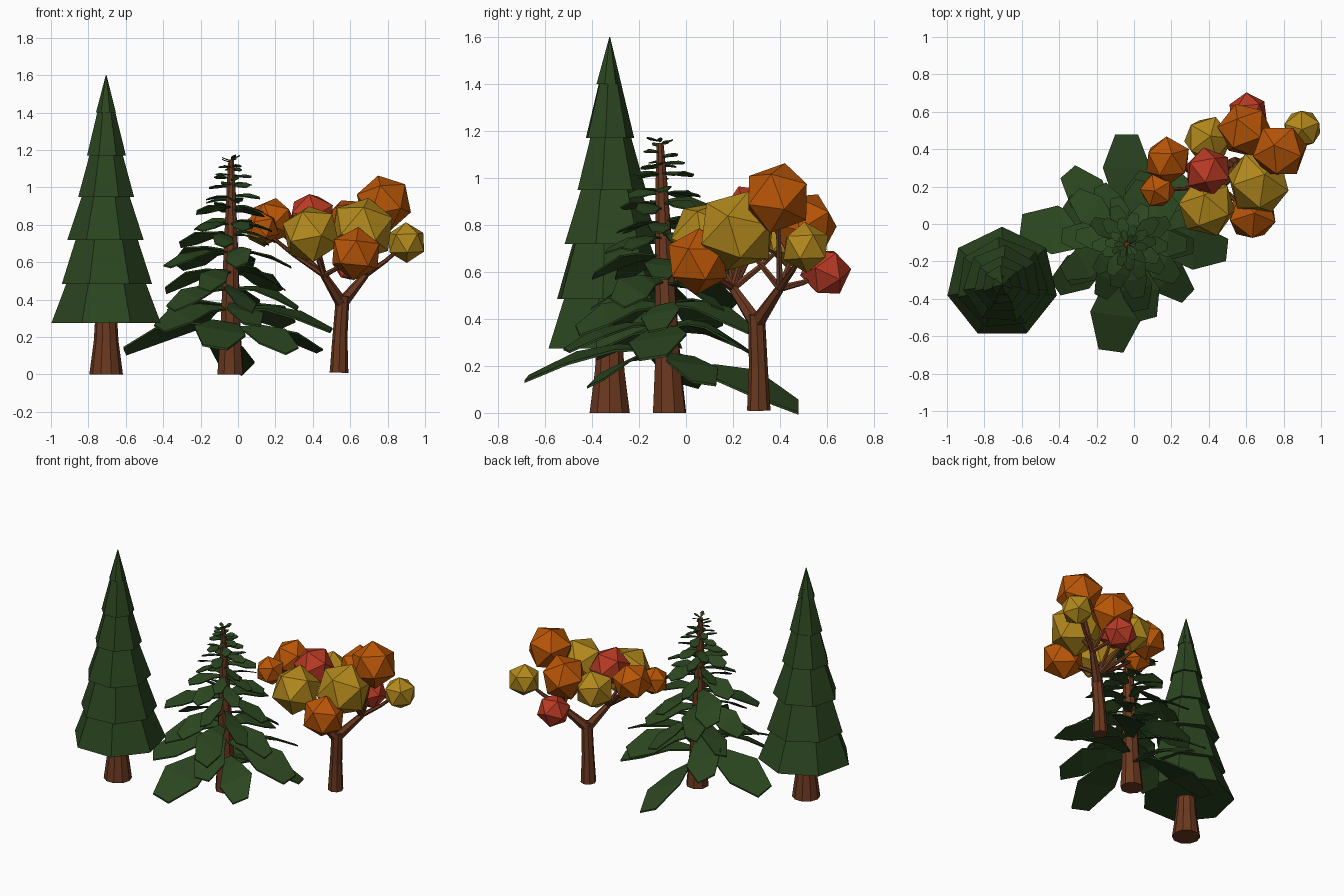
import bpy, bmesh, math, random
from mathutils import Vector, Matrix, Euler

if "Cube" in bpy.data.objects:
    bpy.data.objects.remove(bpy.data.objects["Cube"])

random.seed(11)


def material(name, rgb):
    m = bpy.data.materials.new(name)
    m.diffuse_color = (*rgb, 1)
    m.use_nodes = True
    m.node_tree.nodes["Principled BSDF"].inputs["Base Color"].default_value = m.diffuse_color
    return m


GREEN = material("dark_green", (0.024, 0.060, 0.014))
BROWN = material("bark_brown", (0.145, 0.040, 0.014))
ORANGE = material("autumn_orange", (0.485, 0.092, 0.002))
YELLOW = material("autumn_yellow", (0.445, 0.250, 0.012))
RED = material("autumn_red", (0.485, 0.043, 0.018))


def finish(bm, name, mat):
    bmesh.ops.recalc_face_normals(bm, faces=bm.faces)
    me = bpy.data.meshes.new(name)
    bm.to_mesh(me)
    bm.free()
    me.materials.append(mat)
    ob = bpy.data.objects.new(name, me)
    bpy.context.collection.objects.link(ob)
    return ob


def tube(bm, points, radii, sides, turn=0.0, flat=False):
    """Faceted closed tube along points; flat keeps every ring horizontal."""
    pts = [Vector(p) for p in points]
    rings = []
    for i, (p, r) in enumerate(zip(pts, radii)):
        d = pts[min(i + 1, len(pts) - 1)] - pts[max(i - 1, 0)]
        q = Matrix.Identity(3) if flat else Vector((0, 0, 1)).rotation_difference(d).to_matrix()
        rings.append([bm.verts.new(p + q @ Vector((r * math.cos(turn + math.tau * k / sides),
                                                   r * math.sin(turn + math.tau * k / sides), 0)))
                      for k in range(sides)])
    for a, b in zip(rings, rings[1:]):
        for k in range(sides):
            n = (k + 1) % sides
            bm.faces.new((a[k], a[n], b[n], b[k]))
    bm.faces.new(rings[0][::-1])
    bm.faces.new(rings[-1])


# --- Tall conifer: trunk and stacked seven-sided skirts
PX, PY = -0.705, -0.325
bm = bmesh.new()
tube(bm, [(PX, PY, 0), (PX, PY, 0.18), (PX, PY, 0.45)], [0.09, 0.066, 0.05], 10, flat=True)
finish(bm, "tall_conifer_trunk", BROWN)

bm = bmesh.new()
skirts = [(0.275, 0.300, 0.56, 0.19), (0.485, 0.248, 0.80, 0.145), (0.72, 0.210, 1.03, 0.105),
          (0.95, 0.153, 1.25, 0.07), (1.17, 0.107, 1.46, 0.035), (1.40, 0.055, 1.60, 0.002)]
for i, (z0, r0, z1, r1) in enumerate(skirts):
    y0 = PY + 0.010 - 0.003 * i
    tube(bm, [(PX, y0, z0), (PX, PY, z1)], [r0, r1], 7,
         math.pi / 2 + 0.09 * math.sin(2.1 * i), flat=True)
finish(bm, "tall_conifer_foliage", GREEN)

# --- Middle conifer: leaning trunk
def axis(z):
    return Vector((-0.04 + 0.003 * z, -0.07 - 0.035 * z, z))


bm = bmesh.new()
zs = [0, 0.2, 0.6, 1.0, 1.15]
tube(bm, [axis(z) for z in zs], [0.074, 0.058, 0.043, 0.025, 0.015], 8, 0.3, flat=True)
finish(bm, "middle_conifer_trunk", BROWN)


# Middle conifer: drooping rolled fronds, each a thin slab that widens then blunts
def frond(bm, z0, angle, length, drop):
    base = axis(z0)
    out = Vector((math.cos(angle), math.sin(angle), 0))
    side = Vector((-out.y, out.x, 0))
    roll = random.choice((-1, 1)) * random.uniform(0.1, 0.5)
    thick = Vector((0, 0, 0.004 + 0.012 * length))
    prev = None
    for t, w, f in ((0, 0.05, 0), (0.36, 0.24, 0.15), (0.68, 0.46, 0.48), (1, 0.22, 1)):
        c = base + out * length * t + Vector((0, 0, drop * f + 0.04 * length * math.sin(math.pi * t)))
        h = (side + Vector((0, 0, roll))) * w * length * 0.5
        ring = [bm.verts.new(v) for v in (c - h, c + h, c + h - thick, c - h - thick)]
        if prev:
            for k in range(4):
                n = (k + 1) % 4
                bm.faces.new((prev[k], prev[n], ring[n], ring[k]))
        else:
            bm.faces.new(ring)
        prev = ring
    bm.faces.new(prev[::-1])


bm = bmesh.new()
# Lowest fronds: angle, length, height, drop
for a, l, z, d in ((90, 0.555, 0.18, -0.15), (173, 0.57, 0.26, -0.13), (262, 0.605, 0.28, -0.13),
                   (317, 0.45, 0.25, -0.12), (18, 0.50, 0.25, -0.12),
                   (354, 0.54, 0.36, -0.12), (48, 0.46, 0.36, -0.09), (131, 0.48, 0.37, -0.11),
                   (214, 0.46, 0.36, -0.11), (285, 0.44, 0.38, -0.11)):
    frond(bm, z, math.radians(a), l, d)
# Upper whorls: height, length, drop
whorls = [(0.475, 0.42, -0.11), (0.565, 0.38, -0.10), (0.67, 0.36, -0.08), (0.75, 0.28, -0.05),
          (0.82, 0.24, -0.035), (0.89, 0.20, -0.02), (0.95, 0.165, -0.01), (1.01, 0.135, -0.005),
          (1.06, 0.105, 0), (1.105, 0.08, 0.005), (1.145, 0.055, 0.015)]
for i, (z, l, d) in enumerate(whorls):
    for k in range(5):
        a = math.tau * k / 5 + 0.62 * i + random.uniform(-0.15, 0.15)
        frond(bm, z + random.uniform(-0.015, 0.015), a, l * random.uniform(0.85, 1.06), d)
finish(bm, "middle_conifer_fronds", GREEN)

# --- Autumn tree: trunk, forks and limbs
FORK, LEFT, RIGHT = (0.56, 0.30, 0.42), (0.46, 0.20, 0.53), (0.68, 0.40, 0.53)
blobs = [  # position, radius, colour
    ((0.18, 0.34, 0.82), 0.128, ORANGE), ((0.125, 0.18, 0.78), 0.097, ORANGE),
    ((0.395, 0.28, 0.845), 0.13, RED), ((0.395, 0.45, 0.75), 0.132, YELLOW),
    ((0.595, 0.50, 0.80), 0.148, ORANGE), ((0.78, 0.39, 0.915), 0.152, ORANGE),
    ((0.90, 0.51, 0.705), 0.107, YELLOW), ((0.61, 0.595, 0.60), 0.108, RED),
    ((0.665, 0.22, 0.775), 0.175, YELLOW), ((0.39, 0.09, 0.75), 0.16, YELLOW),
    ((0.63, 0.05, 0.645), 0.14, ORANGE)]
bm = bmesh.new()
tube(bm, [(0.54, 0.31, 0.01), (0.545, 0.308, 0.2), FORK], [0.05, 0.04, 0.036], 8)
tube(bm, [(0.555, 0.30, 0.38), LEFT], [0.034, 0.02], 6)
tube(bm, [(0.555, 0.30, 0.38), RIGHT], [0.034, 0.02], 6)
for p, r, m in blobs:
    start = min((Vector(LEFT), Vector(RIGHT)), key=lambda s: (s - Vector(p)).length)
    mid = start.lerp(Vector(p), 0.5) + Vector((0, 0, -0.01))
    tube(bm, [start, mid, p], [0.016, 0.012, 0.008], 6)
finish(bm, "autumn_tree_trunk_and_limbs", BROWN)

# Autumn tree: faceted leaf clusters, one object per colour
for name, mat in (("orange", ORANGE), ("yellow", YELLOW), ("red", RED)):
    bm = bmesh.new()
    for p, r, m in blobs:
        if m is mat:
            spin = Euler([random.uniform(0, math.tau) for _ in range(3)]).to_matrix().to_4x4()
            bmesh.ops.create_icosphere(bm, subdivisions=1, radius=r * 1.02,
                                       matrix=Matrix.Translation(p) @ spin)
    finish(bm, "autumn_" + name + "_leaf_clusters", mat)
